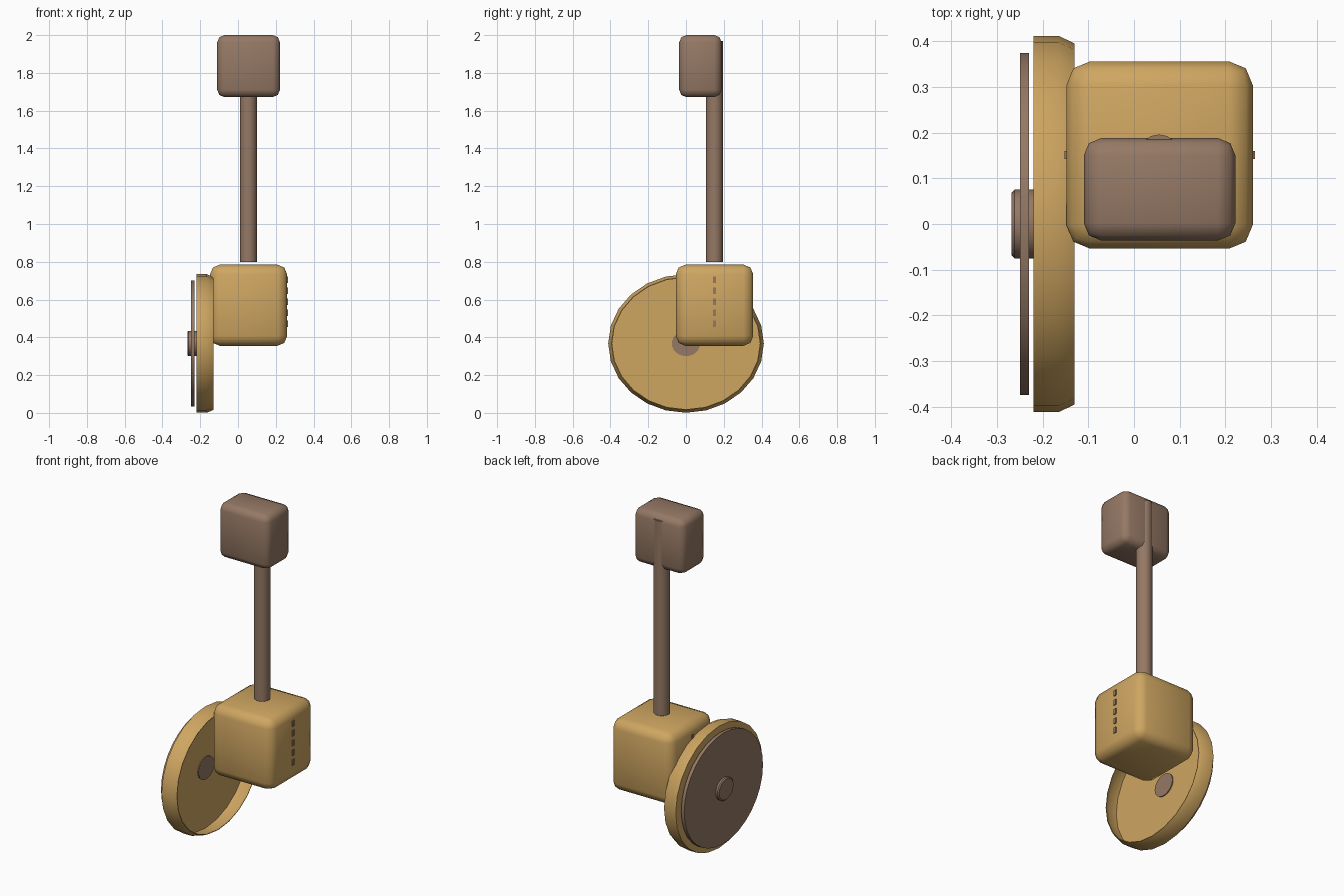
import bpy, bmesh, math
from mathutils import Vector

if "Cube" in bpy.data.objects:
    bpy.data.objects.remove(bpy.data.objects["Cube"])


def material(name, rgb):
    m = bpy.data.materials.new(name)
    m.diffuse_color = (*rgb, 1.0)
    m.use_nodes = True
    m.node_tree.nodes["Principled BSDF"].inputs["Base Color"].default_value = m.diffuse_color
    return m


GOLD = material("ochre_gold", (0.62, 0.38, 0.12))
BROWN = material("dull_brown", (0.30, 0.19, 0.13))


def finish(name, bm, mat, angle=35):
    bmesh.ops.recalc_face_normals(bm, faces=bm.faces)
    mesh = bpy.data.meshes.new(name)
    bm.to_mesh(mesh)
    bm.free()
    mesh.materials.append(mat)
    ob = bpy.data.objects.new(name, mesh)
    bpy.context.collection.objects.link(ob)
    bpy.ops.object.select_all(action='DESELECT')
    ob.select_set(True)
    bpy.context.view_layer.objects.active = ob
    bpy.ops.object.shade_smooth_by_angle(angle=math.radians(angle))
    return ob


def box(name, lo, hi, mat, bevel=0.0):
    lo, hi = Vector(lo), Vector(hi)
    bm = bmesh.new()
    bmesh.ops.create_cube(bm, size=1)
    for v in bm.verts:
        v.co = (lo + hi) / 2 + v.co * (hi - lo)
    if bevel:
        bmesh.ops.bevel(bm, geom=bm.edges[:], offset=bevel, segments=2,
                        profile=0.5, affect='EDGES')
    return finish(name, bm, mat, 50)


def lathe_x(name, profile, mat, sides, centre_z, squash):
    """Turn (x, radius) points about the x axis, flattened in height, capped at both ends."""
    bm = bmesh.new()
    rings = []
    for x, r in profile:
        rings.append([bm.verts.new((x, r * math.cos(a), centre_z + r * squash * math.sin(a)))
                      for a in (2 * math.pi * i / sides for i in range(sides))])
    for a, b in zip(rings, rings[1:]):
        for i in range(sides):
            j = (i + 1) % sides
            bm.faces.new((a[i], a[j], b[j], b[i]))
    bm.faces.new(rings[0])
    bm.faces.new(rings[-1])
    return finish(name, bm, mat)


# slightly flattened wheel, centred at this height
WZ, SQ = 0.3675, 0.89

# hollow dish open towards the housing
lathe_x("wheel_dish", [(-0.22, 0.412), (-0.165, 0.412), (-0.13, 0.395),
                       (-0.13, 0.391), (-0.165, 0.408), (-0.216, 0.408)],
        GOLD, 24, WZ, SQ)

# outer cover plate and hub pin
lathe_x("wheel_cover", [(-0.25, 0.374), (-0.23, 0.374)], BROWN, 32, WZ, SQ)
lathe_x("wheel_hub", [(-0.268, 0.068), (-0.262, 0.075), (-0.21, 0.075)], BROWN, 24, WZ, SQ)

# rounded housing
box("housing", (-0.148, -0.054, 0.355), (0.26, 0.356, 0.785), GOLD, 0.052)

# column of small bars passing through the housing
for i in range(5):
    z = 0.471 + i * 0.0583
    box(f"vent_bar_{i + 1}", (-0.152, 0.142, z - 0.017), (0.265, 0.16, z + 0.017), BROWN)

# upright pole
bm = bmesh.new()
bmesh.ops.create_cone(bm, cap_ends=True, segments=16, radius1=0.045, radius2=0.045, depth=1.17)
bmesh.ops.translate(bm, verts=bm.verts, vec=(0.055, 0.151, 1.385))
finish("pole", bm, BROWN)

# rounded head block
box("head_block", (-0.11, -0.036, 1.672), (0.222, 0.188, 2.0), BROWN, 0.038)
